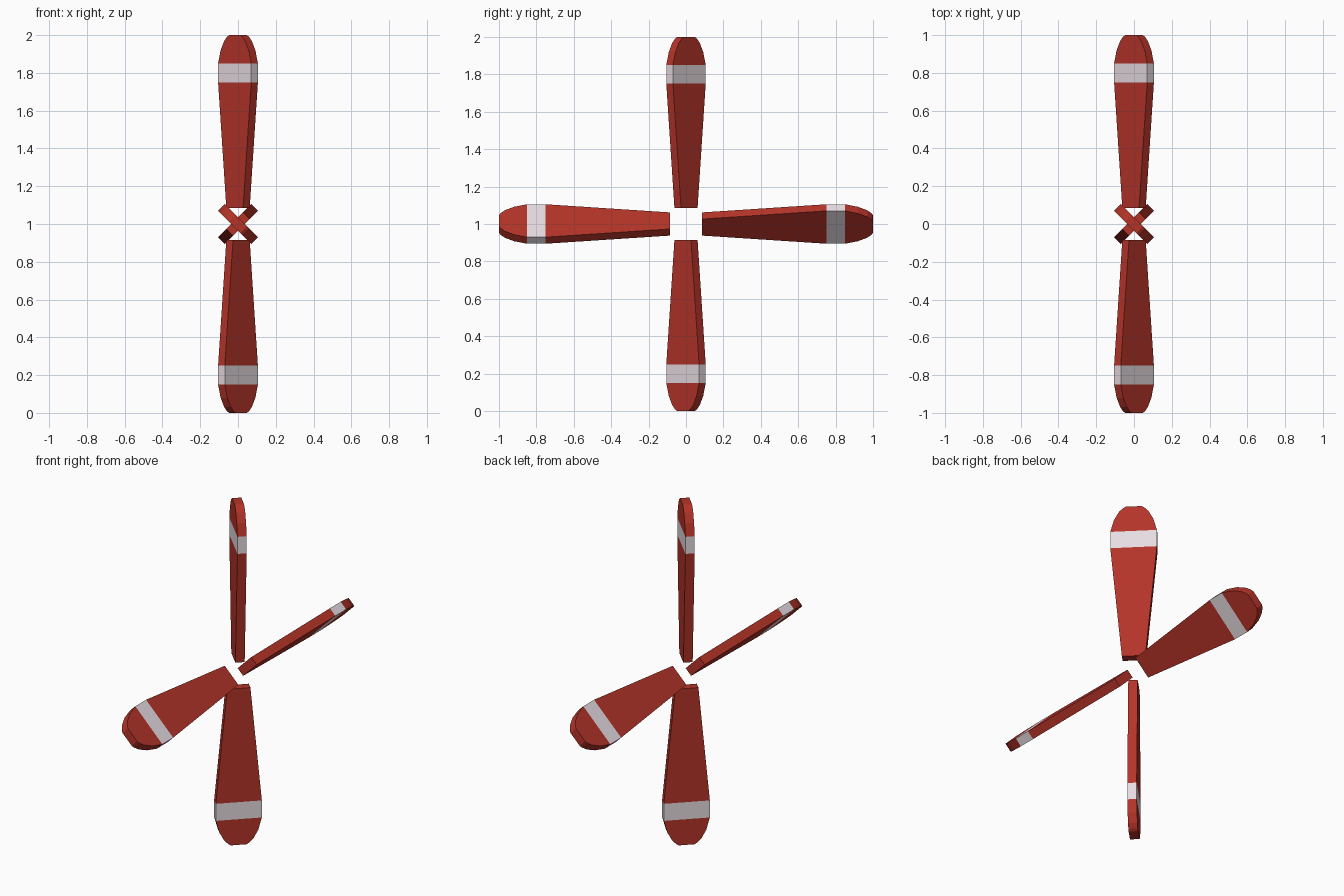
import bpy, bmesh
from math import pi
from mathutils import Matrix

if "Cube" in bpy.data.objects:
    bpy.data.objects.remove(bpy.data.objects["Cube"])


def material(name, color):
    m = bpy.data.materials.new(name)
    m.diffuse_color = (*color, 1)
    m.use_nodes = True
    m.node_tree.nodes["Principled BSDF"].inputs["Base Color"].default_value = m.diffuse_color
    return m


red = material("red_paint", (0.46, 0.034, 0.022))
pale = material("pale_band", (0.80, 0.72, 0.76))

# Blade outline: distance from hub centre, half width
STATIONS = [(0.085, 0.0625), (0.75, 0.124), (0.85, 0.124),
            (0.92, 0.105), (0.97, 0.078), (0.992, 0.056), (1.0, 0.042)]
HALF_THICK = 0.025
BAND = 1  # the span between stations 1 and 2 is the painted band

# Loft rectangular sections along the blade
bm = bmesh.new()
rings = []
for r, w in STATIONS:
    rings.append([bm.verts.new((sx * w, sy * HALF_THICK, r))
                  for sx, sy in ((-1, -1), (1, -1), (1, 1), (-1, 1))])
bm.faces.new(rings[0][::-1])
bm.faces.new(rings[-1])
for i, (a, b) in enumerate(zip(rings, rings[1:])):
    for k in range(4):
        n = (k + 1) % 4
        f = bm.faces.new((a[k], a[n], b[n], b[k]))
        f.material_index = 1 if i == BAND else 0

# Pitch the blade 45 degrees about its own length
bm.transform(Matrix.Rotation(-pi / 4, 4, 'Z'))
bmesh.ops.recalc_face_normals(bm, faces=bm.faces)
mesh = bpy.data.meshes.new("propeller_blade")
bm.to_mesh(mesh)
bm.free()
mesh.materials.append(red)
mesh.materials.append(pale)

# Four blades spaced around the shaft axis
for i, name in enumerate(("top", "front", "bottom", "back")):
    blade = bpy.data.objects.new(f"propeller_blade_{name}", mesh)
    blade.location = (0, 0, 1)
    blade.rotation_euler = (i * pi / 2, 0, 0)
    bpy.context.collection.objects.link(blade)
